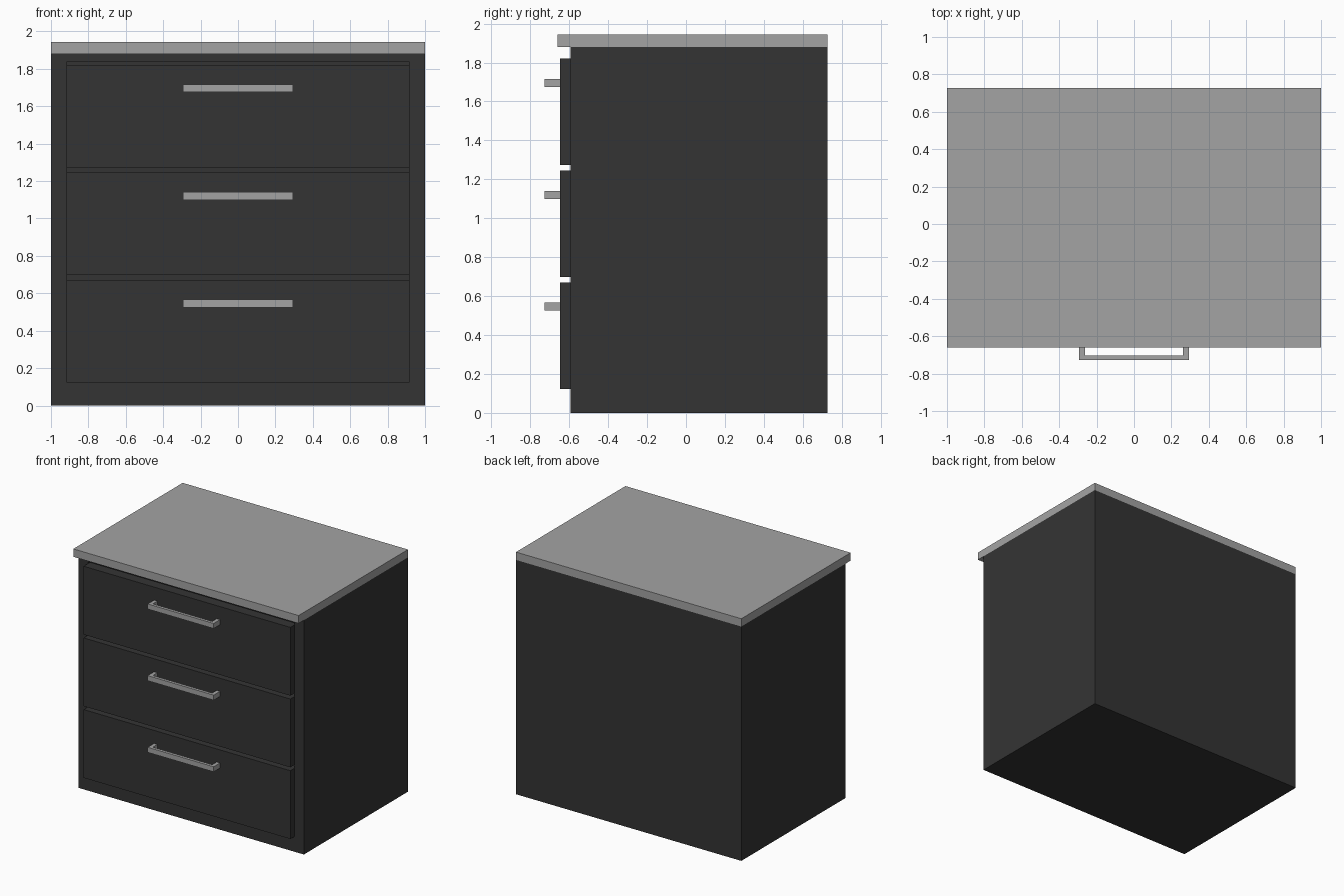
import bpy, bmesh

if "Cube" in bpy.data.objects:
    bpy.data.objects.remove(bpy.data.objects["Cube"])


def material(name, rgb):
    m = bpy.data.materials.new(name)
    m.diffuse_color = (*rgb, 1)
    m.use_nodes = True
    m.node_tree.nodes["Principled BSDF"].inputs["Base Color"].default_value = m.diffuse_color
    return m


DARK = material("charcoal", (0.034, 0.034, 0.034))
GREY = material("light grey", (0.37, 0.37, 0.37))


def add_box(bm, x0, x1, y0, y1, z0, z1):
    verts = bmesh.ops.create_cube(bm, size=1)["verts"]
    for v in verts:
        v.co.x = x1 if v.co.x > 0 else x0
        v.co.y = y1 if v.co.y > 0 else y0
        v.co.z = z1 if v.co.z > 0 else z0


def finish(name, bm, mat):
    mesh = bpy.data.meshes.new(name)
    bm.to_mesh(mesh)
    bm.free()
    mesh.materials.append(mat)
    ob = bpy.data.objects.new(name, mesh)
    bpy.context.collection.objects.link(ob)
    return ob


def boxes(name, mat, *dims):
    bm = bmesh.new()
    for d in dims:
        add_box(bm, *d)
    return finish(name, bm, mat)


FRONT, BACK = -0.593, 0.727
OPEN_X, OPEN_Z0, OPEN_Z1 = 0.918, 0.123, 1.837

# Cabinet body with a recessed front opening
bm = bmesh.new()
add_box(bm, -1, 1, FRONT, BACK, 0, 1.88)
face = min(bm.faces, key=lambda f: f.calc_center_median().y)
bmesh.ops.inset_individual(bm, faces=[face], thickness=0.05)
for v in face.verts:
    v.co.x = OPEN_X if v.co.x > 0 else -OPEN_X
    v.co.z = OPEN_Z1 if v.co.z > 0.9 else OPEN_Z0
inner = bmesh.ops.extrude_discrete_faces(bm, faces=[face])["faces"][0]
for v in inner.verts:
    v.co.y += 0.05
bmesh.ops.recalc_face_normals(bm, faces=bm.faces)
finish("cabinet_body", bm, DARK)

# Countertop overhanging the front
boxes("countertop", GREY, (-1, 1, -0.66, BACK, 1.88, 1.943))

# Three drawers, each with a bracket handle
for i, level in enumerate(("bottom", "middle", "top")):
    z = OPEN_Z0 + i * 0.575
    boxes(level + "_drawer", DARK,
          (-OPEN_X, OPEN_X, -0.647, FRONT + 0.05, z, z + 0.548))
    h0, h1 = z + 0.402, z + 0.443
    boxes(level + "_handle", GREY,
          (-0.293, 0.293, -0.727, -0.703, h0, h1),
          (-0.293, -0.263, -0.703, -0.647, h0, h1),
          (0.263, 0.293, -0.703, -0.647, h0, h1))
